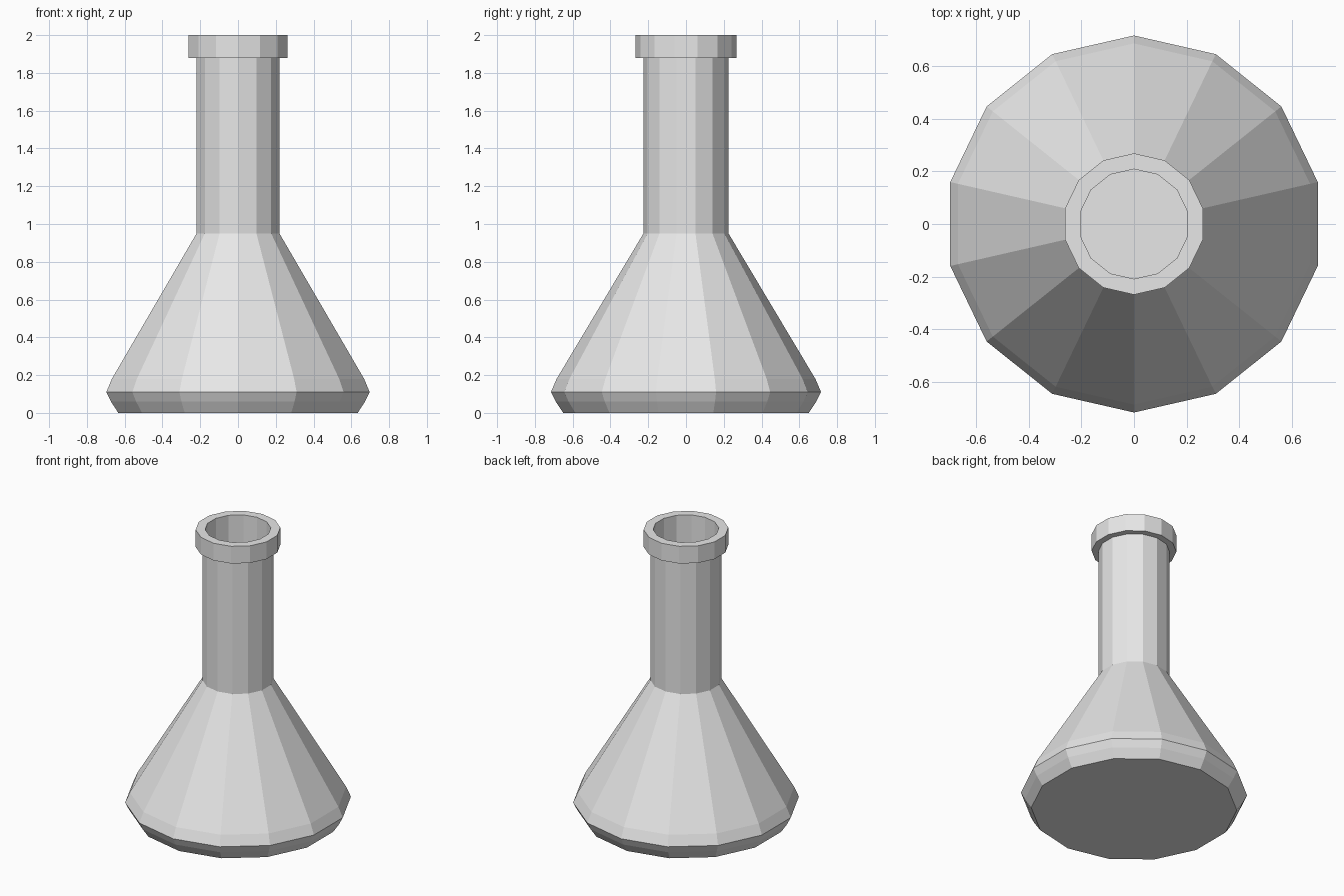
import bpy
import bmesh
from math import sin, cos, tau

cube = bpy.data.objects.get("Cube")
if cube:
    bpy.data.objects.remove(cube, do_unlink=True)

SIDES = 14

# One plain grey for the whole flask
grey = bpy.data.materials.new("light grey")
grey.use_nodes = True
colour = (0.8, 0.8, 0.8, 1)
grey.diffuse_color = colour
grey.node_tree.nodes["Principled BSDF"].inputs["Base Color"].default_value = colour


def lathe(name, profile):
    """Turn (radius, height) points around z; zero-radius ends become flat caps."""
    bm = bmesh.new()
    rings = []
    for r, z in profile:
        # A corner of the polygon points along +y
        rings.append([bm.verts.new((r * sin(tau * i / SIDES), r * cos(tau * i / SIDES), z))
                      for i in range(SIDES)])
    for low, high in zip(rings, rings[1:]):
        for i in range(SIDES):
            j = (i + 1) % SIDES
            bm.faces.new((low[j], low[i], high[i], high[j]))
    return bm, rings


def finish(name, bm):
    mesh = bpy.data.meshes.new(name)
    bm.to_mesh(mesh)
    bm.free()
    mesh.materials.append(grey)
    obj = bpy.data.objects.new(name, mesh)
    bpy.context.collection.objects.link(obj)
    return obj


# Flask body: outer wall from base to neck, then inner wall back down to the floor
outer = [(0.65, 0), (0.69, 0.06), (0.715, 0.11), (0.685, 0.18), (0.225, 0.95), (0.225, 1.88)]
inner = [(0.208, 1.88), (0.208, 0.94), (0.66, 0.18), (0.69, 0.11), (0.63, 0.02)]

bm, rings = lathe("flask_outer_wall", outer)
bm.faces.new(rings[0])
finish("flask_outer_wall", bm)

bm, rings = lathe("flask_inner_wall", inner)
bm.faces.new(reversed(rings[-1]))
finish("flask_inner_wall", bm)

# Thick collar around the mouth, meeting both walls of the neck
bm, rings = lathe("mouth_rim", [(0.225, 1.88), (0.268, 1.88), (0.268, 2), (0.208, 2), (0.208, 1.88)])
finish("mouth_rim", bm)
